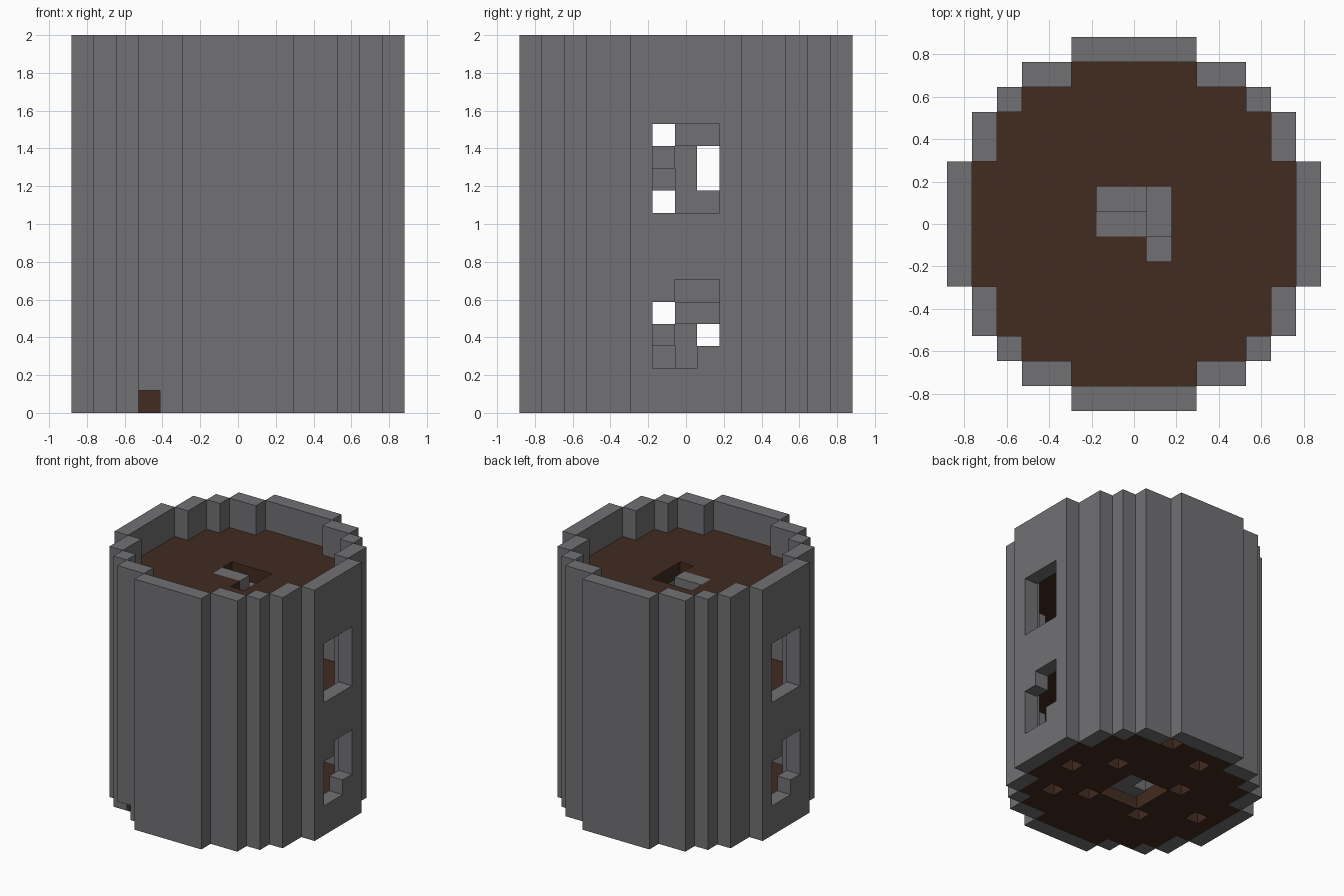
import bpy
import bmesh
from mathutils import Vector

U = 2 / 17          # edge of one building block
HEIGHT = 17

cube = bpy.data.objects.get("Cube")
if cube:
    bpy.data.objects.remove(cube, do_unlink=True)


def material(name, rgb):
    m = bpy.data.materials.new(name)
    m.use_nodes = True
    m.diffuse_color = (*rgb, 1)
    bsdf = next(n for n in m.node_tree.nodes if n.type == "BSDF_PRINCIPLED")
    bsdf.inputs["Base Color"].default_value = (*rgb, 1)
    bsdf.inputs["Roughness"].default_value = 0.9
    return m


stone = material("grey stone", (0.165, 0.16, 0.17))
wood = material("dark brown wood", (0.054, 0.025, 0.015))


def box(xs, ys, zs):
    """All block cells in three inclusive ranges."""
    return {(i, j, k) for i in range(xs[0], xs[1] + 1)
            for j in range(ys[0], ys[1] + 1)
            for k in range(zs[0], zs[1] + 1)}


def blocks(name, cells, mat, merge=False):
    """Mesh the outer skin of a set of block cells."""
    bm = bmesh.new()
    for c in cells:
        for axis in range(3):
            for s in (-1, 1):
                n = [0, 0, 0]
                n[axis] = s
                if tuple(a + b for a, b in zip(c, n)) in cells:
                    continue
                u, v = Vector(), Vector()
                u[(axis + 1) % 3] = 0.5
                v[(axis + 2) % 3] = 0.5 * s
                mid = Vector(c) + Vector(n) / 2 + Vector((0, 0, 0.5))
                corners = (mid - u - v, mid + u - v, mid + u + v, mid - u + v)
                bm.faces.new([bm.verts.new(p * U) for p in corners])
    bmesh.ops.remove_doubles(bm, verts=bm.verts, dist=U / 100)
    if merge:       # plain parts become single large faces
        bmesh.ops.dissolve_limit(bm, angle_limit=0.01, verts=bm.verts, edges=bm.edges)
    mesh = bpy.data.meshes.new(name)
    bm.to_mesh(mesh)
    bm.free()
    mesh.materials.append(mat)
    ob = bpy.data.objects.new(name, mesh)
    bpy.context.collection.objects.link(ob)
    return ob


full = (0, HEIGHT - 1)

# Wide front and back walls
for side, y in (("front", -7), ("back", 7)):
    blocks(side + "_wall", box((-2, 2), (y, y), full), stone, True)

# Side walls with a tall upper window and a stepped lower window
for side, s in (("left", 1), ("right", -1)):
    upper = box((7, 7), (-1, 1), (9, 12))
    lower = box((7, 7), (-1, 1), (2, 5)) - {(7, -1, 5), (7, 1, 2)}
    wall = box((7, 7), (-2, 2), full) - upper - lower
    blocks(side + "_window_wall", {(s * i, s * j, k) for i, j, k in wall}, stone)

# Stepped corner piers, repeated in all four quadrants
piers = {"side_pier": ((6, 6), (3, 4)), "corner_pier": ((5, 5), (5, 5)),
         "end_pier": ((3, 4), (6, 6))}
for sx, side in ((1, "left"), (-1, "right")):
    for sy, end in ((1, "back"), (-1, "front")):
        for pier, (xs, ys) in piers.items():
            cells = {(sx * i, sy * j, k) for i, j, k in box(xs, ys, full)}
            chipped = (-4, -6, 0) in cells
            blocks(f"{end}_{side}_{pier}", cells - {(-4, -6, 0)}, stone, not chipped)


# Round wooden floors with a stair opening
def floor(k):
    reach = {0: 6, 1: 6, 2: 6, 3: 5, 4: 5, 5: 4, 6: 2}
    disc = {(i, j, k) for j in range(-6, 7)
            for i in range(-reach[abs(j)], reach[abs(j)] + 1)}
    return disc - box((-1, 1), (-1, 1), (k, k))


gaps = [(5, 0), (-5, 0), (3, 2), (-2, 2), (-2, -2), (2, -2), (4, -3), (-1, 5), (2, 6)]
blocks("ground_floor", floor(0) - {(i, j, 0) for i, j in gaps}, wood)
blocks("middle_floor", floor(7), wood)
blocks("top_floor", floor(14) | box((-1, 0), (-1, -1), (14, 14)), wood)

# Spiral stair: a central post with two-block steps turning around it
blocks("stair_post", box((0, 0), (0, 0), (0, 14)), stone, True)
turn = [((1, 1), (0, 1)), ((-1, 0), (1, 1)), ((-1, -1), (-1, 0)), ((0, 1), (-1, -1))]
for k in range(15):
    xs, ys = turn[k % 4]
    if k == 14:     # last step meets the top floor
        ys = (0, 0)
    blocks(f"stair_step_{k + 1}", box(xs, ys, (k, k)), stone, True)
